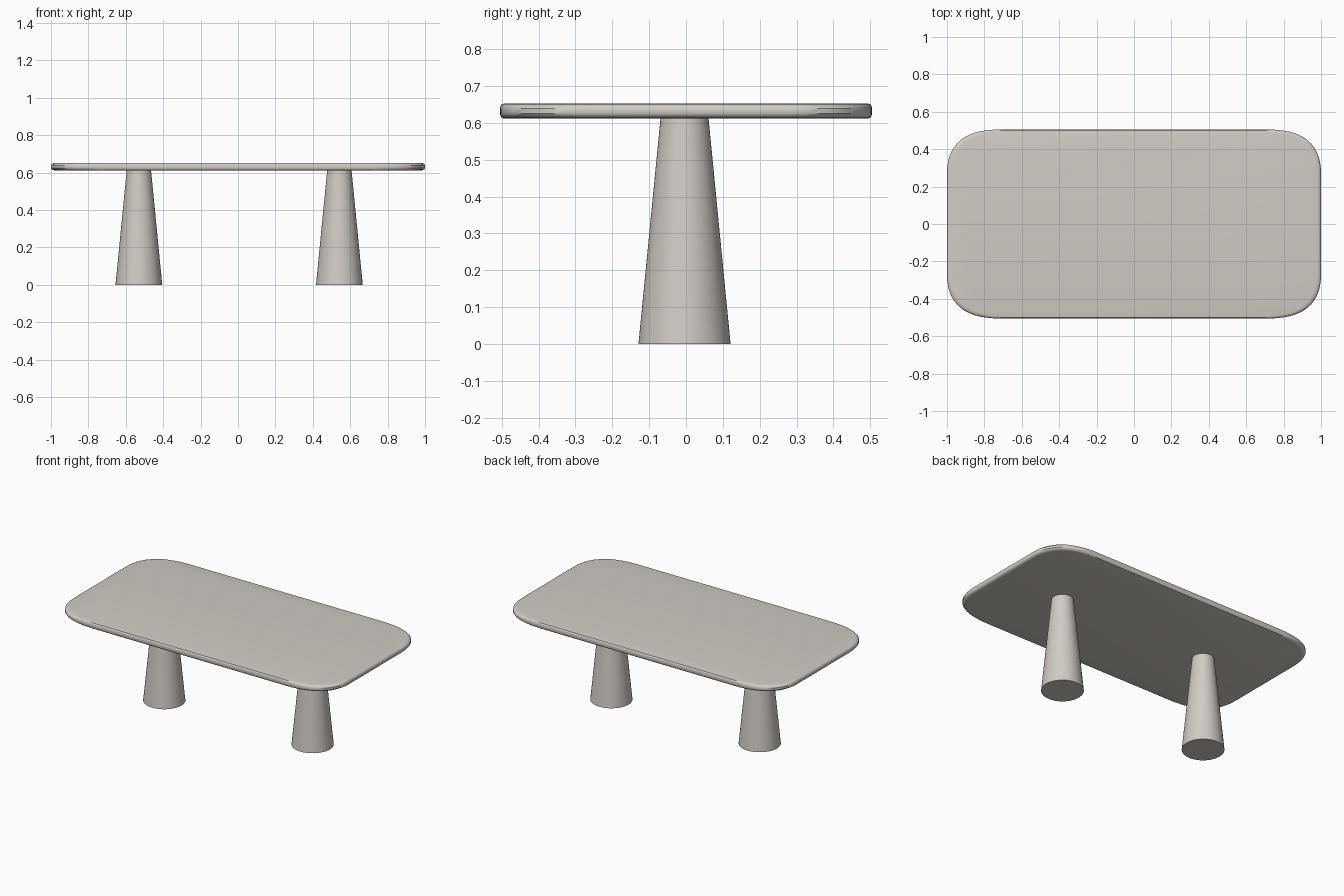
import bpy, bmesh

if "Cube" in bpy.data.objects:
    bpy.data.objects.remove(bpy.data.objects["Cube"])

stone = bpy.data.materials.new("warm grey stone")
stone.diffuse_color = (0.64, 0.60, 0.55, 1)
stone.use_nodes = True
stone.node_tree.nodes["Principled BSDF"].inputs["Base Color"].default_value = stone.diffuse_color


def finish(name, bm):
    bmesh.ops.recalc_face_normals(bm, faces=bm.faces)
    mesh = bpy.data.meshes.new(name)
    bm.to_mesh(mesh)
    bm.free()
    mesh.materials.append(stone)
    obj = bpy.data.objects.new(name, mesh)
    bpy.context.collection.objects.link(obj)
    bpy.ops.object.select_all(action='DESELECT')
    obj.select_set(True)
    bpy.context.view_layer.objects.active = obj
    bpy.ops.object.shade_smooth_by_angle(angle=0.6)
    return obj


def outline(hx, hy, cx, cy, steps=14):
    """Rectangle with soft curved corners, counter-clockwise."""
    quarter = []
    for i in range(steps + 1):
        t = i / steps
        quarter.append((hx - cx * t * t, hy - cy * (1 - t) ** 2))
    flip = quarter[::-1]
    return (quarter + [(-x, y) for x, y in flip]
            + [(-x, -y) for x, y in quarter] + [(x, -y) for x, y in flip])


# Tabletop: stacked soft rectangles form the rounded rim
# rows: (x inset, y inset, z)
profile = [(0.022, 0.010, 0.612), (0.012, 0.005, 0.6135), (0.004, 0.002, 0.618),
           (0.0, 0.0, 0.625), (0.0, 0.0, 0.639), (0.004, 0.002, 0.646),
           (0.012, 0.005, 0.6505), (0.022, 0.010, 0.652)]
bm = bmesh.new()
rings = []
for ix, iy, z in profile:
    pts = outline(1.0 - ix, 0.505 - iy, 0.28 + ix, 0.235 + iy)
    rings.append([bm.verts.new((x, y, z)) for x, y in pts])
for a, b in zip(rings, rings[1:]):
    n = len(a)
    for i in range(n):
        j = (i + 1) % n
        bm.faces.new((a[i], a[j], b[j], b[i]))
bm.faces.new(rings[0][::-1])
bm.faces.new(rings[-1])
finish("tabletop", bm)

# Tapered round pedestal legs
for name, x in (("left_leg", -0.53), ("right_leg", 0.542)):
    bm = bmesh.new()
    bmesh.ops.create_cone(bm, cap_ends=True, segments=64,
                          radius1=0.125, radius2=0.065, depth=0.614)
    bmesh.ops.translate(bm, verts=bm.verts, vec=(x, -0.004, 0.307))
    finish(name, bm)
